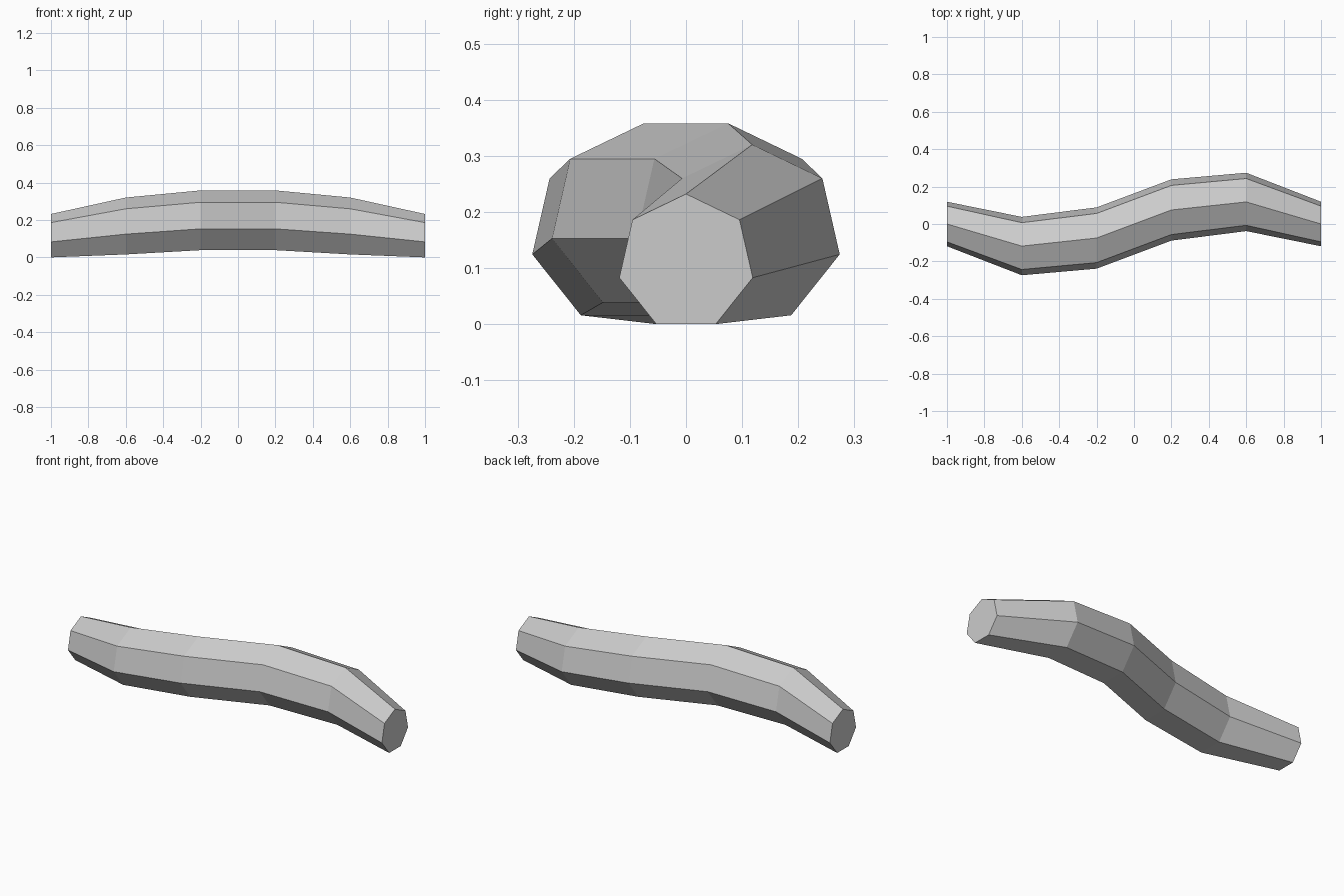
import bpy
import bmesh
from math import sin, cos, tau

cube = bpy.data.objects.get("Cube")
if cube:
    bpy.data.objects.remove(cube, do_unlink=True)

SIDES = 7

# One flat grey for the whole piece
grey = bpy.data.materials.new("plain grey")
grey.use_nodes = True
grey.diffuse_color = (0.6, 0.6, 0.6, 1)
grey.node_tree.nodes["Principled BSDF"].inputs["Base Color"].default_value = grey.diffuse_color

# Half of the spine as (x, y, z, radius); the other half is turned about z
half = [(1.0, 0.0, 0.11, 0.122),
        (0.6, 0.118, 0.16, 0.16),
        (0.2, 0.075, 0.19, 0.168)]
spine = [(-x, -y, z, r) for x, y, z, r in half] + half[::-1]


def add_ring(bm, x, y, z, r):
    """Upright polygon across the x axis, with a corner on top."""
    angles = [tau * i / SIDES for i in range(SIDES)]
    return [bm.verts.new((x, y + r * sin(a), z + r * cos(a))) for a in angles]


# Wavy tapered body, skinned ring to ring and capped
bm = bmesh.new()
rings = [add_ring(bm, *section) for section in spine]
for a, b in zip(rings, rings[1:]):
    for i in range(SIDES):
        j = (i + 1) % SIDES
        bm.faces.new((a[i], a[j], b[j], b[i]))
bm.faces.new(rings[0])
bm.faces.new(rings[-1])
bmesh.ops.recalc_face_normals(bm, faces=bm.faces)

mesh = bpy.data.meshes.new("wavy_body")
bm.to_mesh(mesh)
bm.free()
mesh.materials.append(grey)
body = bpy.data.objects.new("wavy_body", mesh)
bpy.context.collection.objects.link(body)
